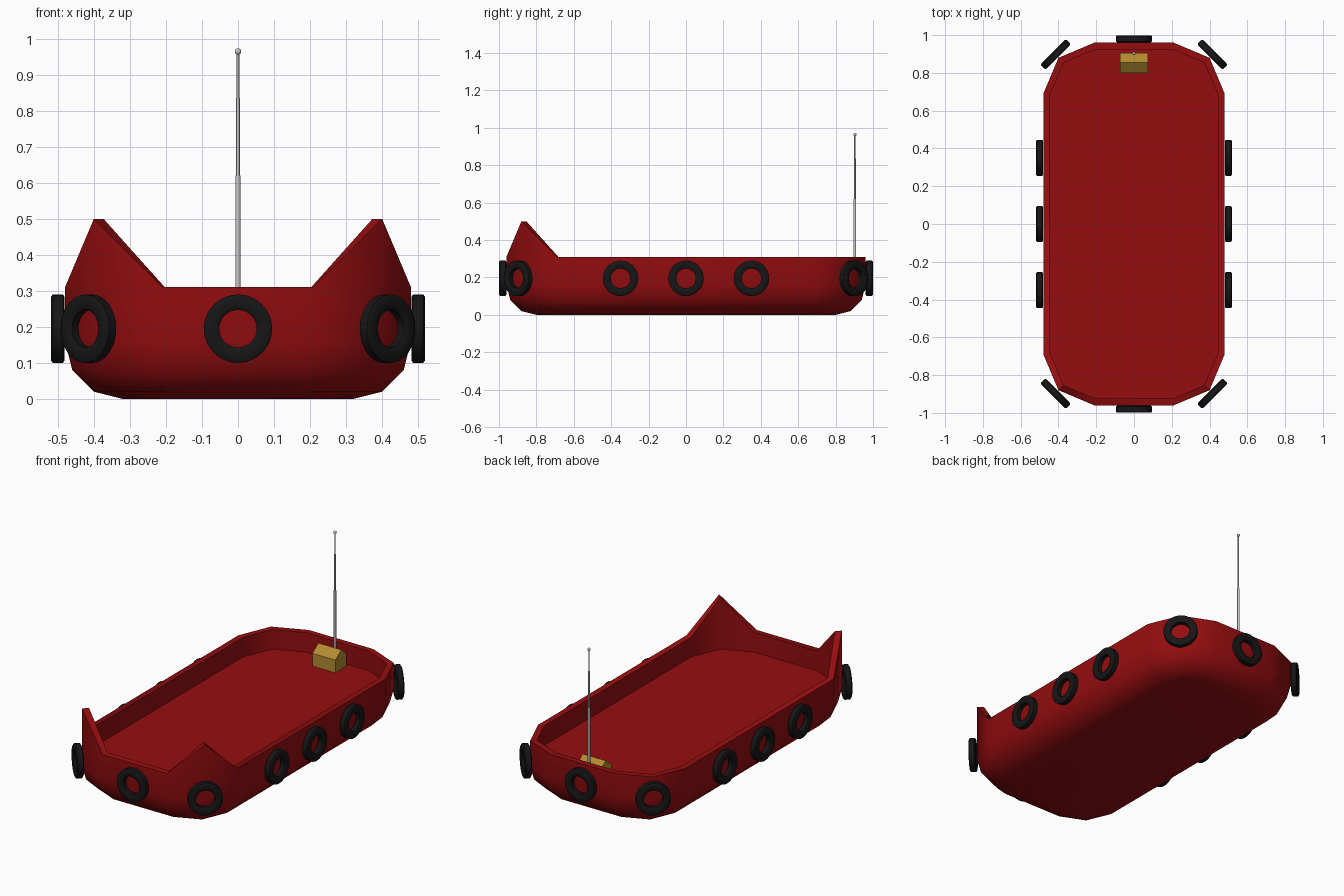
import bpy, bmesh, math
from mathutils import Matrix, Vector

if "Cube" in bpy.data.objects:
    bpy.data.objects.remove(bpy.data.objects["Cube"])


def material(name, rgb):
    m = bpy.data.materials.new(name)
    m.diffuse_color = (*rgb, 1)
    m.use_nodes = True
    m.node_tree.nodes["Principled BSDF"].inputs["Base Color"].default_value = m.diffuse_color
    return m


RED = material("red_paint", (0.30, 0.004, 0.005))
BLACK = material("rubber", (0.008, 0.008, 0.008))
GOLD = material("gold_paint", (0.45, 0.26, 0.03))


def finish(name, bm, mat=None, angle=None):
    bmesh.ops.recalc_face_normals(bm, faces=bm.faces)
    mesh = bpy.data.meshes.new(name)
    bm.to_mesh(mesh)
    bm.free()
    ob = bpy.data.objects.new(name, mesh)
    bpy.context.collection.objects.link(ob)
    if mat:
        mesh.materials.append(mat)
    if angle:
        bpy.ops.object.select_all(action='DESELECT')
        ob.select_set(True)
        bpy.context.view_layer.objects.active = ob
        bpy.ops.object.shade_smooth_by_angle(angle=math.radians(angle))
    return ob


def bridge(bm, a, b):
    n = len(a)
    for i in range(n):
        bm.faces.new((a[i], a[(i + 1) % n], b[(i + 1) % n], b[i]))


# Hull outline, counter-clockwise from the right side
quarter = [(0.48, 0.69), (0.40, 0.88), (0.21, 0.96)]
half = quarter + [(-x, y) for x, y in reversed(quarter)]
outline = [Vector(p) for p in half + [(-x, -y) for x, y in half]]


def inset(d):
    result = []
    for i, p in enumerate(outline):
        e1 = (p - outline[i - 1]).normalized()
        e2 = (outline[(i + 1) % len(outline)] - p).normalized()
        n1, n2 = Vector((-e1.y, e1.x)), Vector((-e2.y, e2.x))
        result.append(p + (n1 + n2) * d / (1 + n1.dot(n2)))
    return result


def rim_height(p):
    # the two front corners rise to points
    return 0.50 if p.y < -0.8 and 0.3 < abs(p.x) else 0.31


# Hull: rounded bottom, raised rim, inner wall and deck
bm = bmesh.new()
levels = [(0.16, 0.0), (0.08, 0.02), (0.02, 0.08), (0.0, 0.16), (0.0, None),
          (0.035, None), (0.035, 0.195)]
rings = []
for d, z in levels:
    rings.append([bm.verts.new((q.x, q.y, rim_height(p) if z is None else z))
                  for p, q in zip(outline, inset(d))])
for a, b in zip(rings, rings[1:]):
    bridge(bm, a, b)
bm.faces.new(rings[0])
bm.faces.new(rings[-1])
finish("hull", bm, RED, 50)

# Tyre fenders around the hull, turned from one cross-section
section = [(0.052, -0.013), (0.060, -0.019), (0.088, -0.019), (0.095, -0.014),
           (0.095, 0.014), (0.088, 0.019), (0.060, 0.019), (0.052, 0.013)]


def tyre(name, x, y, turn):
    bm = bmesh.new()
    steps = 32
    loops = []
    for i in range(steps):
        a = 2 * math.pi * i / steps
        loops.append([bm.verts.new((w, r * math.cos(a), r * math.sin(a)))
                      for r, w in section])
    for i in range(steps):
        bridge(bm, loops[i], loops[(i + 1) % steps])
    bm.transform(Matrix.Translation((x, y, 0.195)) @ Matrix.Rotation(turn, 4, 'Z'))
    finish(name, bm, BLACK, 50)


for sx, side in ((1, "right"), (-1, "left")):
    for i, y in enumerate((-0.35, 0, 0.35)):
        tyre(f"{side}_tyre_{i + 1}", sx * 0.50, y, 0)
    for sy, end in ((-1, "front"), (1, "back")):
        tyre(f"{end}_{side}_corner_tyre", sx * 0.415, sy * 0.898,
             math.atan2(sy, sx))
for sy, end in ((-1, "front"), (1, "back")):
    tyre(f"{end}_tyre", 0, sy * 0.98, math.pi / 2)

# Control box with a ridged lid
bm = bmesh.new()
profile = [(0.80, 0.195), (0.905, 0.195), (0.905, 0.27), (0.855, 0.31), (0.80, 0.27)]
ends = [[bm.verts.new((x, y, z)) for y, z in profile] for x in (-0.075, 0.075)]
bridge(bm, *ends)
for e in ends:
    bm.faces.new(e)
finish("control_box", bm, GOLD)

# Telescopic aerial with a ball tip
bm = bmesh.new()
for r, z0, z1 in ((0.007, 0.195, 0.62), (0.005, 0.62, 0.835), (0.0035, 0.835, 0.96)):
    bmesh.ops.create_cone(bm, cap_ends=True, segments=12, radius1=r, radius2=r,
                          depth=z1 - z0,
                          matrix=Matrix.Translation((0, 0.903, (z0 + z1) / 2)))
bmesh.ops.create_uvsphere(bm, u_segments=12, v_segments=8, radius=0.009,
                          matrix=Matrix.Translation((0, 0.903, 0.964)))
finish("aerial", bm, None, 40)
